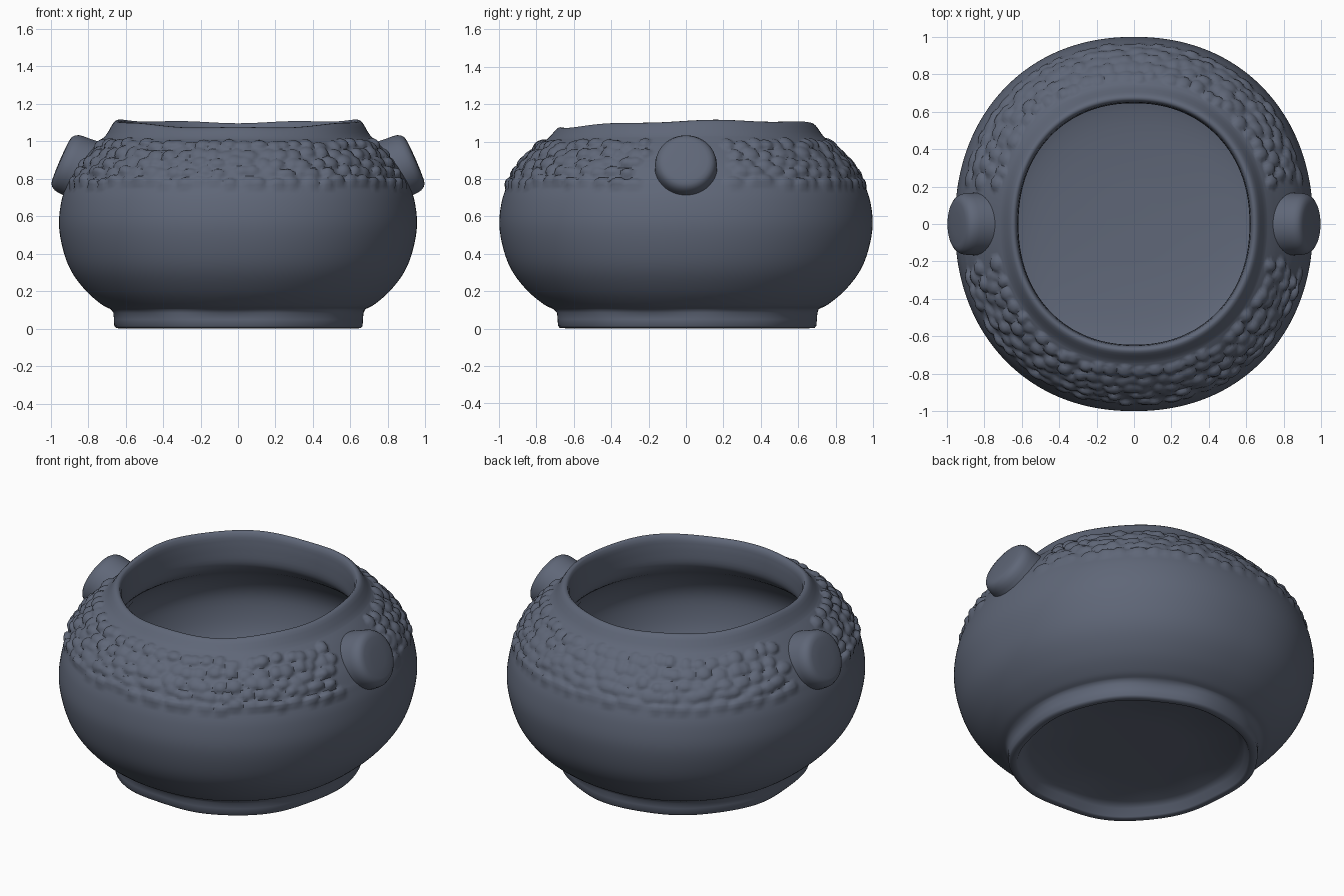
import bpy, bmesh, math, random
from mathutils import Vector

if "Cube" in bpy.data.objects:
    bpy.data.objects.remove(bpy.data.objects["Cube"])

random.seed(4)

clay = bpy.data.materials.new("slate_clay")
clay.diffuse_color = (0.115, 0.135, 0.187, 1)
clay.use_nodes = True
clay.node_tree.nodes["Principled BSDF"].inputs["Base Color"].default_value = clay.diffuse_color


def spline(pts, n):
    """Smooth curve through (radius, height) points, n steps per span."""
    p = [Vector(q) for q in pts]
    p = [2 * p[0] - p[1]] + p + [2 * p[-1] - p[-2]]
    out = []
    for k in range(1, len(p) - 2):
        a, b, c, d = p[k - 1:k + 3]
        for s in range(n):
            t = s / n
            out.append(0.5 * (2 * b + (c - a) * t + (2 * a - 5 * b + 4 * c - d) * t * t
                              + (3 * b - a - 3 * c + d) * t ** 3))
    out.append(p[-2])
    return [tuple(v) for v in out]


def lathe(name, profile, segs, place, angle=50):
    """Revolve a profile whose first and last points lie on the axis."""
    bm = bmesh.new()
    rings = []
    for i, (r, z) in enumerate(profile):
        if i in (0, len(profile) - 1):
            rings.append([bm.verts.new(place(0, z, 0, i))] * segs)
        else:
            rings.append([bm.verts.new(place(r, z, math.tau * j / segs, i)) for j in range(segs)])
    for lo, hi in zip(rings, rings[1:]):
        for j in range(segs):
            k = (j + 1) % segs
            quad = [lo[j], lo[k], hi[k], hi[j]]
            bm.faces.new(list(dict.fromkeys(quad)))
    mesh = bpy.data.meshes.new(name)
    bm.to_mesh(mesh)
    bm.free()
    mesh.materials.append(clay)
    ob = bpy.data.objects.new(name, mesh)
    bpy.context.collection.objects.link(ob)
    bpy.ops.object.select_all(action='DESELECT')
    ob.select_set(True)
    bpy.context.view_layer.objects.active = ob
    bpy.ops.object.shade_smooth_by_angle(angle=math.radians(angle))
    return ob


# Pot profile: recessed underside and foot ring
foot = [(0, 0.075), (0.3, 0.075), (0.58, 0.07), (0.62, 0.05), (0.64, 0.008), (0.65, 0.002),
        (0.68, 0.004), (0.69, 0.015), (0.692, 0.05), (0.695, 0.085)]
# Outer belly and shoulder
belly = spline([(0.71, 0.105), (0.76, 0.13), (0.845, 0.2), (0.925, 0.3), (0.972, 0.41), (0.998, 0.55),
                (0.985, 0.68), (0.952, 0.78)], 5)
shoulder = spline([(0.952, 0.78), (0.905, 0.86), (0.845, 0.93), (0.785, 0.99), (0.74, 1.03)], 9)[1:]
rim = [(0.722, 1.055), (0.705, 1.085), (0.692, 1.103), (0.68, 1.112), (0.668, 1.113), (0.658, 1.105)]
# Hollow inside, with a neck that overhangs the cavity
inside = spline([(0.65, 1.08), (0.645, 1.0), (0.65, 0.91), (0.70, 0.85), (0.81, 0.77), (0.885, 0.66),
                 (0.90, 0.54), (0.86, 0.37), (0.75, 0.23), (0.6, 0.16), (0.3, 0.13), (0, 0.125)], 4)
profile = foot + belly + shoulder + rim + inside
outer = range(len(foot), len(foot + belly + shoulder))

# Scattered bumps round the shoulder, none beside the handles, fainter at the back
bumps = []
for row in range(5):
    for k in range(66):
        th = math.tau * (k + 0.5 * (row % 2) + random.uniform(-0.3, 0.3)) / 66
        if abs(math.sin(th)) < 0.25:
            continue
        h = random.uniform(0.014, 0.027)
        if math.sin(th) > 0:
            h *= 0.5 + 0.4 * abs(math.cos(th))
        else:
            h *= 0.7 + 0.4 * abs(math.cos(th))
        bumps.append((th, 0.785 + 0.05 * row + random.uniform(-0.012, 0.012),
                      random.uniform(0.035, 0.05), random.uniform(0.024, 0.032), h))


def bump(th, z):
    best = 0
    if 0.72 < z < 1.03:
        for bt, bz, w, t, h in bumps:
            if abs(z - bz) < t and abs(th - bt) < 0.08:
                d = ((th - bt) * 0.9 / w) ** 2 + ((z - bz) / t) ** 2
                if d < 1:
                    best = max(best, h * math.sqrt(1 - d))
    return best


def pot_point(r, z, th, i):
    c, s = math.cos(th), math.sin(th)
    n = 2.15                                   # slightly squared plan
    plan = (abs(c) ** n + abs(s) ** n) ** (-1 / n)
    lift = 0
    if i in outer:
        b = bump(th, z)
        r += 0.8 * b
        lift = 0.6 * b
    # uneven hand-made rim and foot
    top = max(0, min(1, (z - 0.98) / 0.12))
    lift += top * (-0.014 + 0.014 * s + 0.012 * math.cos(2 * th) + 0.004 * math.sin(7 * th))
    if z < 0.1 and r > 0.6:
        r += 0.005 * math.sin(5 * th) + 0.004 * math.sin(9 * th + 1)
    return (r * plan * c * 0.957, r * plan * s, z + lift)


lathe("pot_body", profile, 360, pot_point)

# Round stud handles, tilted upward on each side
stud = [(0, -0.2), (0.175, -0.2), (0.172, -0.15), (0.167, -0.1), (0.165, -0.06), (0.161, -0.035),
        (0.15, -0.015), (0.135, -0.004), (0.115, 0.001), (0.06, 0.004), (0, 0.005)]
for side, label in ((1, "right"), (-1, "left")):
    axis = Vector((side * 0.92, 0, 0.4))
    knob = lathe(label + "_handle", stud, 64,
                 lambda r, z, th, i: (r * math.cos(th), r * math.sin(th), z))
    knob.rotation_euler = axis.to_track_quat('Z', 'Y').to_euler()
    knob.location = (side * 0.945, 0, 0.9)
